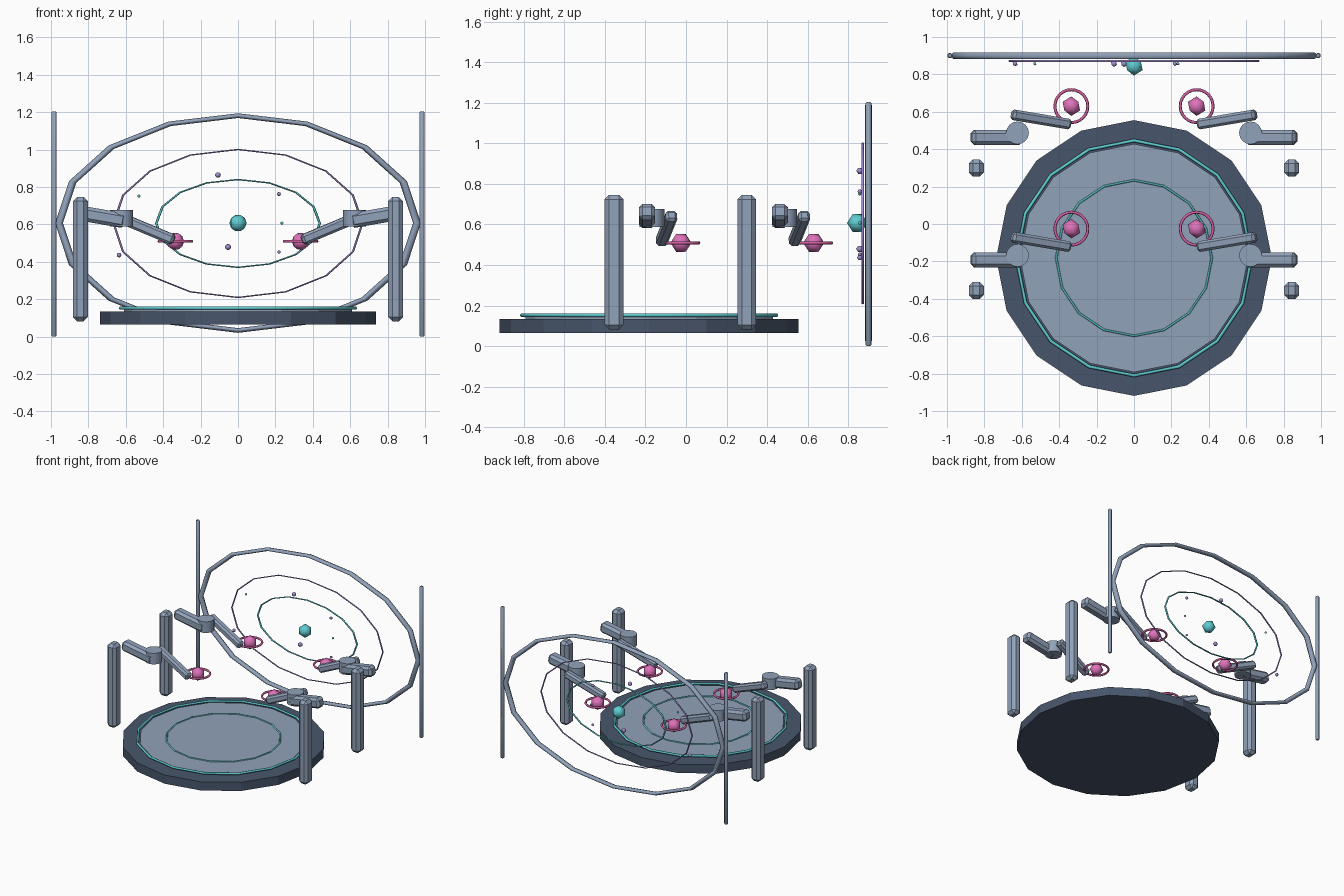
import bpy
import math
from mathutils import Vector

if "Cube" in bpy.data.objects:
    bpy.data.objects.remove(bpy.data.objects["Cube"])


def material(name, rgb):
    m = bpy.data.materials.new(name)
    lin = [c / 12.92 if c <= 0.04045 else ((c + 0.055) / 1.055) ** 2.4 for c in rgb]
    m.diffuse_color = (*lin, 1)
    m.use_nodes = True
    m.node_tree.nodes["Principled BSDF"].inputs["Base Color"].default_value = m.diffuse_color
    return m


SLATE = material("slate blue grey", (0.57, 0.635, 0.73))
DARK = material("dark slate", (0.28, 0.335, 0.42))
TEAL = material("bright teal", (0.37, 0.80, 0.82))
PINK = material("orchid pink", (0.87, 0.45, 0.73))
ROSE = material("rose pink", (0.84, 0.38, 0.64))
VIOLET = material("soft violet", (0.64, 0.56, 0.82))


def finish(name, mat, bevel=0, smooth=None):
    ob = bpy.context.object
    ob.name = name
    ob.data.materials.append(mat)
    if bevel:
        mod = ob.modifiers.new("Bevel", 'BEVEL')
        mod.width = bevel
        mod.segments = 1
    if smooth == "all":
        bpy.ops.object.shade_smooth()
    elif smooth == "angle":
        bpy.ops.object.shade_smooth_by_angle(angle=math.radians(50))
    return ob


def cylinder(name, loc, r, depth, mat, sides=16, bevel=0, smooth=None):
    bpy.ops.mesh.primitive_cylinder_add(vertices=sides, radius=r, depth=depth, location=loc)
    return finish(name, mat, bevel, smooth)


def ring(name, loc, r, tube, mat, sides=16, upright=False, squash=1):
    bpy.ops.mesh.primitive_torus_add(
        major_segments=sides, minor_segments=6, major_radius=r, minor_radius=tube,
        location=loc, rotation=(math.pi / 2 if upright else 0, 0, 0))
    bpy.context.object.scale = (1, squash, 1)
    return finish(name, mat, smooth="all")


def orb(name, loc, r, mat):
    bpy.ops.mesh.primitive_ico_sphere_add(
        subdivisions=1, radius=r, location=loc, rotation=(math.pi / 2, 0, 0))
    return finish(name, mat, smooth="all")


def bar(name, a, b, width, height, mat, bevel):
    # Bevelled box running from point a to point b
    a, b = Vector(a), Vector(b)
    d = b - a
    bpy.ops.mesh.primitive_cube_add(size=1)
    ob = bpy.context.object
    for v in ob.data.vertices:
        v.co = (v.co.x * d.length, v.co.y * width, v.co.z * height)
    ob.location = (a + b) / 2
    ob.rotation_euler = (0, -math.atan2(d.z, math.hypot(d.x, d.y)), math.atan2(d.y, d.x))
    return finish(name, mat, bevel)


# Round platform
CY = -0.182
cylinder("platform_base", (0, CY, 0.0985), 0.737, 0.069, DARK)
cylinder("platform_top", (0, CY, 0.137), 0.61, 0.022, SLATE)
ring("platform_outer_ring", (0, CY, 0.152), 0.628, 0.009, TEAL)
ring("platform_inner_ring", (0, CY, 0.149), 0.416, 0.006, TEAL)

# Four posts, each with a jointed arm and a ringed planet
for row, y0 in (("front", -0.655), ("back", 0)):
    for side, s in (("left", -1), ("right", 1)):
        tag = f"{row}_{side}"

        def p(x, y, z):
            return (s * x, y + y0, z)

        bpy.ops.mesh.primitive_cube_add(size=1, location=p(0.843, 0.300, 0.414))
        post = finish("post_" + tag, SLATE, 0.022)
        for v in post.data.vertices:
            v.co = (v.co.x * 0.08, v.co.y * 0.092, v.co.z * 0.664)
        bar("upper_arm_" + tag, p(0.87, 0.463, 0.665), p(0.60, 0.463, 0.618),
            0.08, 0.08, SLATE, 0.018)
        cylinder("elbow_" + tag, p(0.623, 0.487, 0.632), 0.061, 0.088, SLATE, 16,
                 smooth="angle")
        bar("lower_arm_" + tag, p(0.652, 0.585, 0.645), p(0.342, 0.533, 0.515),
            0.057, 0.057, SLATE, 0.013)
        orb("planet_" + tag, p(0.335, 0.630, 0.509), 0.052, PINK)
        ring("planet_ring_" + tag, p(0.335, 0.630, 0.509), 0.088, 0.008, ROSE, 24)

# Upright oval display with two side poles
for side, s in (("left", -1), ("right", 1)):
    cylinder("display_pole_" + side, (s * 0.984, 0.9, 0.602), 0.016, 1.204, SLATE, 8,
             0.006, "angle")
ring("display_frame", (0, 0.9, 0.607), 0.957, 0.021, SLATE, upright=True, squash=0.6)
ring("display_outer_orbit", (0, 0.872, 0.605), 0.665, 0.006, VIOLET, upright=True, squash=0.595)
ring("display_inner_orbit", (0, 0.872, 0.605), 0.437, 0.007, TEAL, upright=True, squash=0.537)
orb("display_core", (0, 0.845, 0.607), 0.051, TEAL)

# Small bodies floating on the display
bodies = [(-0.107, 0.864, 0.017, VIOLET), (0.219, 0.762, 0.012, VIOLET),
          (0.235, 0.607, 0.009, TEAL), (0.219, 0.452, 0.010, VIOLET),
          (-0.053, 0.479, 0.018, VIOLET), (-0.636, 0.436, 0.014, VIOLET),
          (-0.53, 0.751, 0.009, TEAL)]
for i, (x, z, r, mat) in enumerate(bodies):
    orb(f"small_body_{i + 1}", (x, 0.857, z), r, mat)
